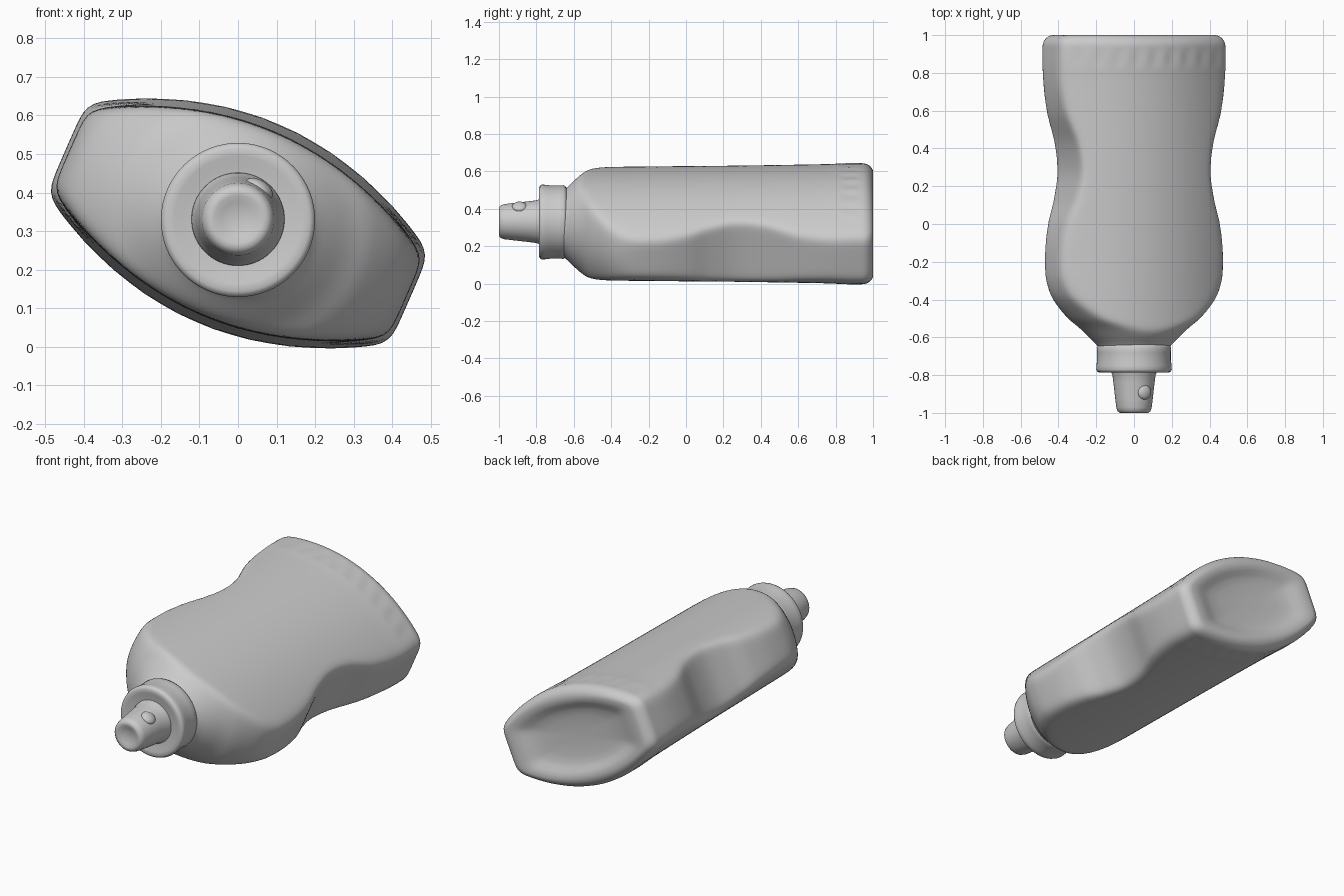
import bpy, bmesh
from math import sin, cos, pi, sqrt, radians

if "Cube" in bpy.data.objects:
    bpy.data.objects.remove(bpy.data.objects["Cube"])

TILT = radians(23.6)      # the bottle lies rolled about its long axis
ZC = 0.32


def interp(pts, y):
    """Smooth curve through (y, value) points."""
    if y <= pts[0][0]:
        return pts[0][1]
    if y >= pts[-1][0]:
        return pts[-1][1]
    i = max(k for k in range(len(pts) - 1) if pts[k][0] <= y)

    def slope(k):
        a, b = pts[max(k - 1, 0)], pts[min(k + 1, len(pts) - 1)]
        return (b[1] - a[1]) / (b[0] - a[0])
    (y0, v0), (y1, v1) = pts[i], pts[i + 1]
    h = y1 - y0
    t = (y - y0) / h
    return ((2*t**3 - 3*t**2 + 1) * v0 + (t**3 - 2*t**2 + t) * h * slope(i)
            + (3*t**2 - 2*t**3) * v1 + (t**3 - t**2) * h * slope(i + 1))


def loft(name, rings, seg, zc):
    """Skin rings (y, radius function of angle) along y and cap both ends."""
    bm = bmesh.new()
    rows = []
    for y, rf in rings:
        row = []
        for k in range(seg):
            a = 2 * pi * k / seg
            r, b = rf(a), a - TILT
            row.append(bm.verts.new((r * cos(b), y, zc + r * sin(b))))
        rows.append(row)
    for p, q in zip(rows, rows[1:]):
        for k in range(seg):
            j = (k + 1) % seg
            bm.faces.new((p[k], p[j], q[j], q[k]))
    bm.faces.new(rows[0])
    bm.faces.new(rows[-1])
    bmesh.ops.recalc_face_normals(bm, faces=bm.faces)
    me = bpy.data.meshes.new(name)
    bm.to_mesh(me)
    bm.free()
    ob = bpy.data.objects.new(name, me)
    bpy.context.collection.objects.link(ob)
    bpy.ops.object.select_all(action='DESELECT')
    ob.select_set(True)
    bpy.context.view_layer.objects.active = ob
    bpy.ops.object.shade_smooth_by_angle(angle=radians(40))
    return ob


def lathe(name, profile, zc):
    return loft(name, [(y, lambda a, r=r: r) for y, r in profile], 64, zc)


# Body: bulged front and back sheets, waisted sides, revolved shoulder
WIDTH = [(-0.7, 0.472), (-0.4, 0.475), (-0.15, 0.475), (0.0, 0.45), (0.13, 0.405),
         (0.27, 0.378), (0.42, 0.395), (0.6, 0.456), (0.78, 0.484), (1.0, 0.484)]
SHOULDER = [(-0.67, 0.18), (-0.64, 0.2), (-0.6, 0.24), (-0.55, 0.292), (-0.5, 0.352),
            (-0.4, 0.436), (-0.3, 0.495), (-0.15, 0.6), (0.1, 0.9), (0.4, 2.0)]
BULGE = [(-0.7, 0.252), (-0.4, 0.256), (0.3, 0.264), (0.75, 0.272), (0.88, 0.278),
         (1.0, 0.276)]


def body_radius(a, y):
    c, s = abs(cos(a)) + 1e-4, abs(sin(a))
    k, h = 0.63, interp(BULGE, y)
    sheet = (-s + sqrt(s * s + 4 * k * h * c * c)) / (2 * k * c * c)
    side = interp(WIDTH, y) / c
    neck = interp(SHOULDER, y) * (1 - 0.06 * s * s)
    # faint grip flutes near the base
    u = sheet * cos(a)
    if abs(u) < 0.45 and 0.82 < y < 0.94:
        sheet -= 0.004 * cos(pi * (y - 0.88) / 0.12) * (0.5 + 0.5 * cos(2 * pi * u / 0.1))
    p = 26
    return sum(r ** -p for r in (sheet, side, neck)) ** (-1 / p)


rings = [(y, lambda a, y=y: body_radius(a, y))
         for y in [-0.67 + 1.61 * i / 110 for i in range(111)]]
# rounded base edge
for i in range(1, 9):
    t = pi / 2 * i / 8
    rings.append((0.94 + 0.06 * sin(t),
                  lambda a, d=0.06 * (1 - cos(t)): body_radius(a, 0.94) - d))
# dished base
for f, y in ((0.92, 0.998), (0.84, 0.99), (0.75, 0.977), (0.66, 0.968),
             (0.5, 0.961), (0.25, 0.957), (0.02, 0.956)):
    rings.append((y, lambda a, f=f: (body_radius(a, 0.94) - 0.06) * f))
loft("bottle_body", rings, 180, ZC)

# Screw collar
lathe("cap_collar", [(-0.62, 0.15), (-0.638, 0.18), (-0.645, 0.192), (-0.655, 0.197),
                     (-0.68, 0.195), (-0.72, 0.195), (-0.75, 0.199), (-0.77, 0.2),
                     (-0.78, 0.196), (-0.786, 0.185), (-0.784, 0.165), (-0.778, 0.14),
                     (-0.775, 0.1)], 0.329)

# Tapered nozzle with dished tip
lathe("nozzle", [(-0.76, 0.122), (-0.785, 0.12), (-0.8, 0.114), (-0.84, 0.109),
                 (-0.92, 0.1), (-0.97, 0.094), (-0.99, 0.088), (-1.0, 0.076),
                 (-1.0, 0.062), (-0.993, 0.045), (-0.988, 0.02), (-0.987, 0.002)], 0.331)

# Small stop nub on the nozzle
bpy.ops.mesh.primitive_uv_sphere_add(segments=20, ring_count=12, radius=1,
                                     location=(0.055, -0.89, 0.41),
                                     rotation=(0, radians(33), 0))
nub = bpy.context.object
nub.name = "nozzle_nub"
nub.scale = (0.04, 0.04, 0.022)
bpy.ops.object.shade_smooth()
